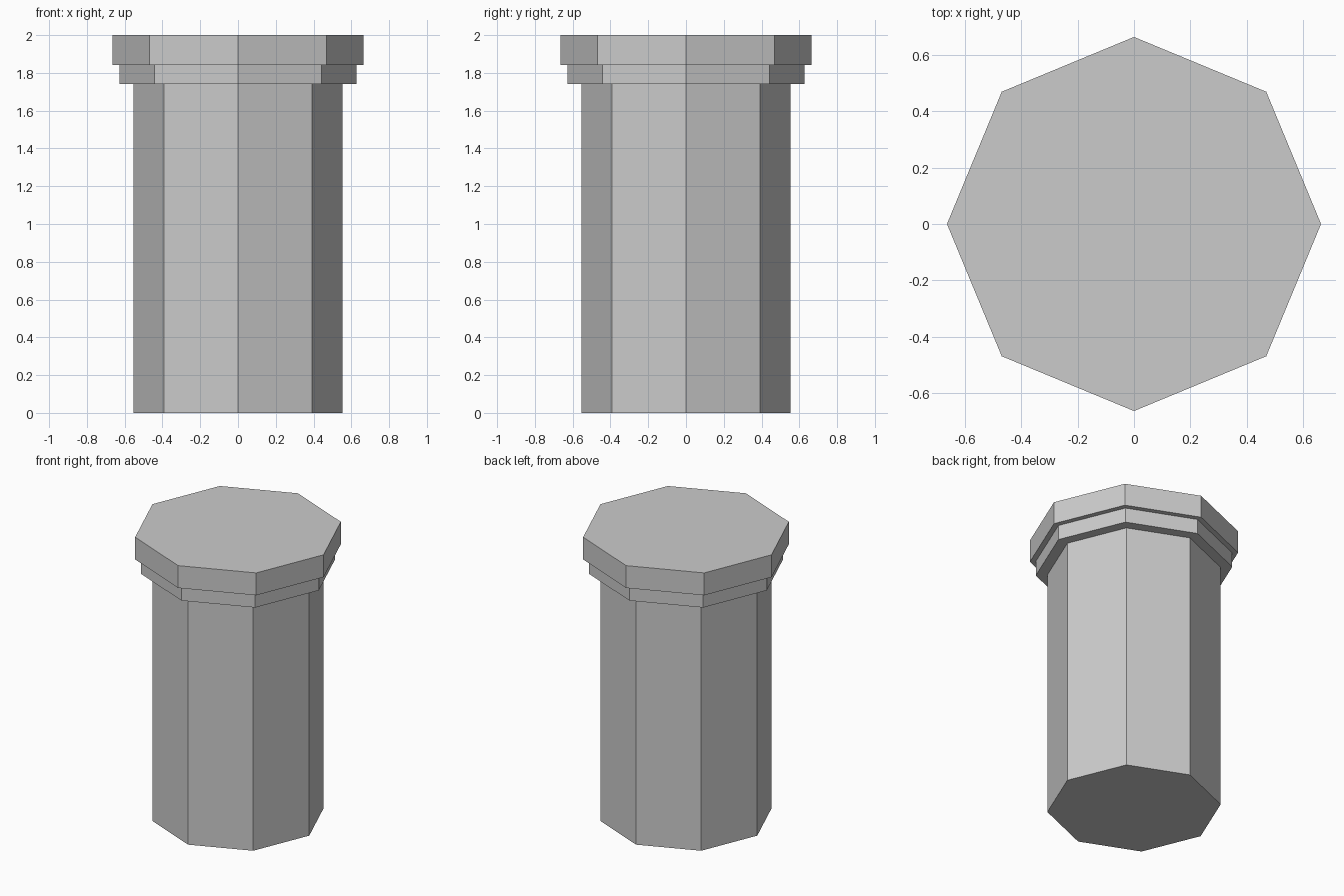
import bpy

if "Cube" in bpy.data.objects:
    bpy.data.objects.remove(bpy.data.objects["Cube"])

SIDES = 8


def prism(name, radius, z0, z1):
    """Flat-shaded octagonal prism with corners on the x and y axes."""
    bpy.ops.mesh.primitive_cylinder_add(
        vertices=SIDES, radius=radius, depth=z1 - z0,
        location=(0, 0, (z0 + z1) / 2))
    obj = bpy.context.object
    obj.name = name
    obj.data.name = name
    return obj


# Main column, stepped collar and top slab
prism("column_shaft", 0.553, 0.0, 1.74)
prism("column_collar", 0.627, 1.74, 1.843)
prism("column_cap", 0.664, 1.843, 2.0)
